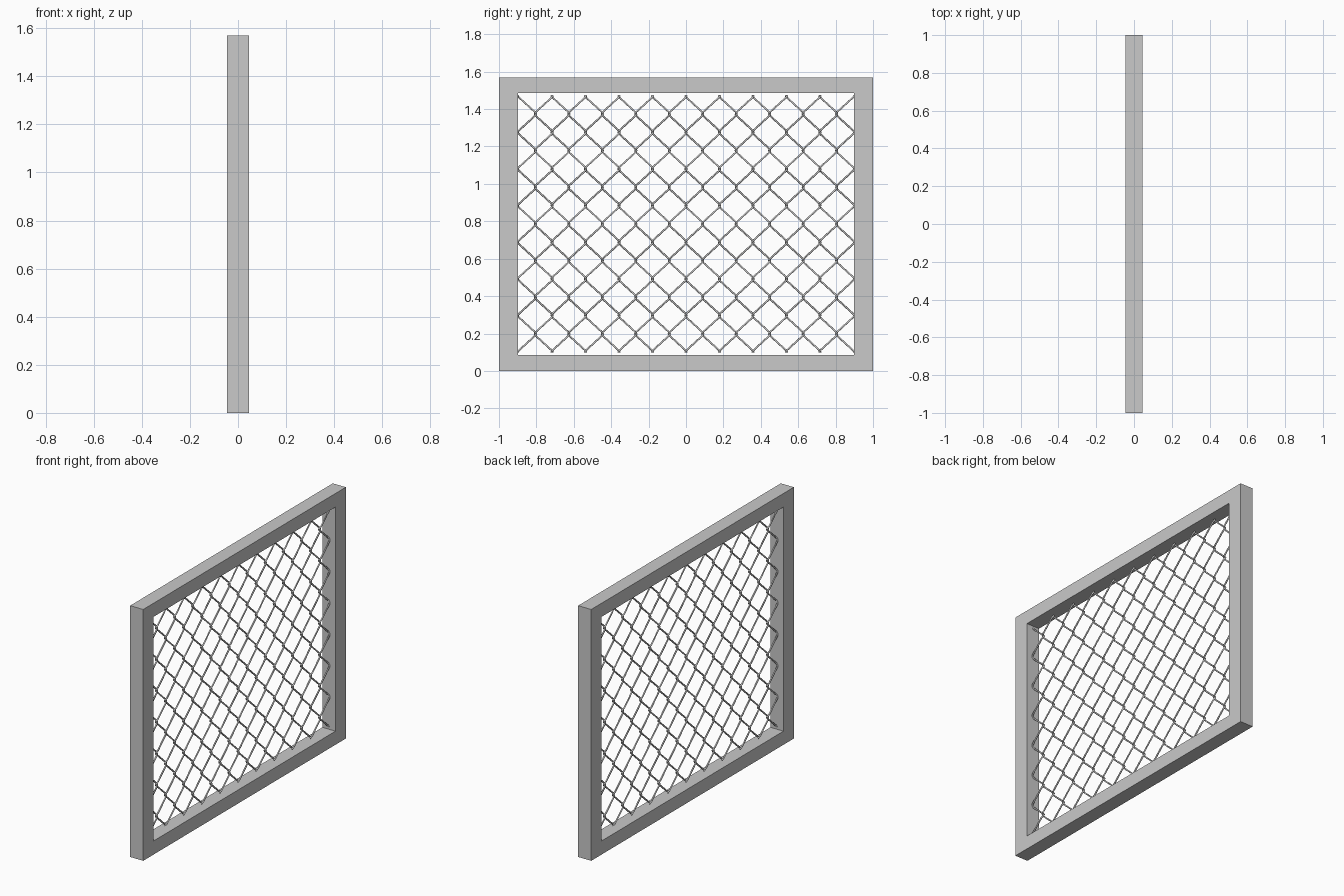
import bpy
import math

cube = bpy.data.objects.get("Cube")
if cube:
    bpy.data.objects.remove(cube, do_unlink=True)

# Overall sizes
DEPTH, WIDTH, HEIGHT = 0.09, 2.0, 1.57
SIDE, RAIL = 0.102, 0.085
COLUMNS, ROWS = 20, 14
STEP_Y, STEP_Z, BOTTOM = 0.0895, 0.098, 0.1
WIRE, BULGE = 0.005, 0.007

# One strand of wire: share of height, share of width, share of bulge
STRAND = ((0, -1, 0), (0.06, -0.96, 0.6), (0.14, -0.8, 1),
          (0.86, 0.8, 1), (0.94, 0.96, 0.6))

grey = bpy.data.materials.new("galvanised_grey")
grey.use_nodes = True
colour = (0.585, 0.585, 0.585, 1)
grey.diffuse_color = colour
grey.node_tree.nodes["Principled BSDF"].inputs["Base Color"].default_value = colour


def make_frame():
    """Rectangular border with one opening, built as rings of corners."""
    def ring(x, dy, dz):
        y = WIDTH / 2 - dy
        return [(x, -y, dz), (x, y, dz), (x, y, HEIGHT - dz), (x, -y, HEIGHT - dz)]

    verts = []
    for x, dy, dz in ((DEPTH / 2, 0, 0), (DEPTH / 2, SIDE, RAIL),
                      (-DEPTH / 2, SIDE, RAIL), (-DEPTH / 2, 0, 0)):
        verts += ring(x, dy, dz)
    faces = []
    for r in range(4):
        s = (r + 1) % 4
        for i in range(4):
            j = (i + 1) % 4
            faces.append((r * 4 + i, r * 4 + j, s * 4 + j, s * 4 + i))
    mesh = bpy.data.meshes.new("frame")
    mesh.from_pydata(verts, [], faces)
    mesh.materials.append(grey)
    bpy.context.collection.objects.link(bpy.data.objects.new("frame", mesh))


def wire_path(column):
    """Flattened spiral between two columns, hooked round its neighbours."""
    middle = (column + 0.5 - COLUMNS / 2) * STEP_Y
    half = STEP_Y / 2 + WIRE * 0.7
    first = 1 if column % 2 == 0 else -1
    points = []
    for row in range(ROWS):
        way = first if row % 2 == 0 else -first
        for up, across, out in STRAND:
            points.append((way * BULGE * out, middle + way * half * across,
                           BOTTOM + (row + up) * STEP_Z))
    points.append((0, middle + way * half, BOTTOM + ROWS * STEP_Z))
    return points


# Chain-link mesh
make_frame()
curve = bpy.data.curves.new("chain_link_mesh", "CURVE")
curve.dimensions = "3D"
curve.bevel_depth = WIRE
curve.bevel_resolution = 1
curve.use_fill_caps = True
curve.materials.append(grey)
for column in range(COLUMNS):
    path = wire_path(column)
    spline = curve.splines.new("POLY")
    spline.points.add(len(path) - 1)
    for point, co in zip(spline.points, path):
        point.co = (*co, 1)
wires = bpy.data.objects.new("chain_link_mesh", curve)
bpy.context.collection.objects.link(wires)

# Turn the wires into a smooth mesh
bpy.ops.object.select_all(action="DESELECT")
wires.select_set(True)
bpy.context.view_layer.objects.active = wires
bpy.ops.object.convert(target="MESH")
bpy.ops.object.shade_smooth_by_angle(angle=math.radians(65))
